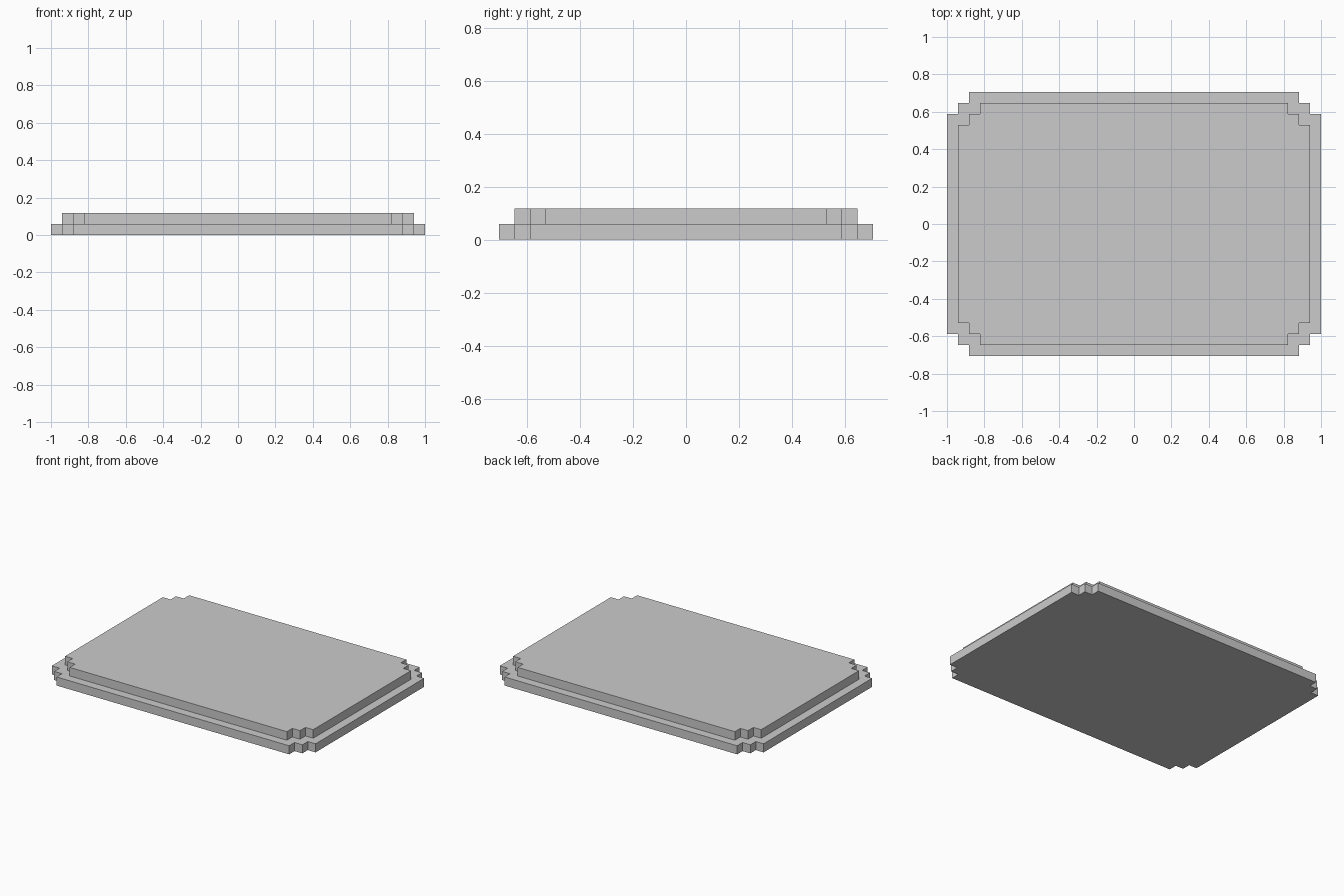
import bpy, bmesh

if "Cube" in bpy.data.objects:
    bpy.data.objects.remove(bpy.data.objects["Cube"])

U = 1 / 17  # one stair step; the slab is 34 x 24 steps


def stepped_slab(name, hx, hy, z0, z1):
    """Slab with two-step notched corners; sizes in steps."""
    corner = [(hx, hy - 2), (hx - 1, hy - 2), (hx - 1, hy - 1),
              (hx - 2, hy - 1), (hx - 2, hy)]
    outline = []
    # Mirror the corner into four quadrants, counter-clockwise
    for sx, sy in ((1, 1), (-1, 1), (-1, -1), (1, -1)):
        pts = corner if sx * sy > 0 else corner[::-1]
        outline += [(x * sx, y * sy) for x, y in pts]

    bm = bmesh.new()
    base = bm.faces.new([bm.verts.new((x * U, y * U, z0 * U)) for x, y in outline])
    top = bmesh.ops.extrude_face_region(bm, geom=[base], use_keep_orig=True)
    bmesh.ops.translate(bm, vec=(0, 0, (z1 - z0) * U),
                        verts=[v for v in top["geom"] if isinstance(v, bmesh.types.BMVert)])
    bmesh.ops.recalc_face_normals(bm, faces=bm.faces)
    mesh = bpy.data.meshes.new(name)
    bm.to_mesh(mesh)
    bm.free()
    obj = bpy.data.objects.new(name, mesh)
    bpy.context.collection.objects.link(obj)
    return obj


# Wide lower tier and the upper tier inset by one step
stepped_slab("lower_tier", 17, 12, 0, 1)
stepped_slab("upper_tier", 16, 11, 1, 2)
